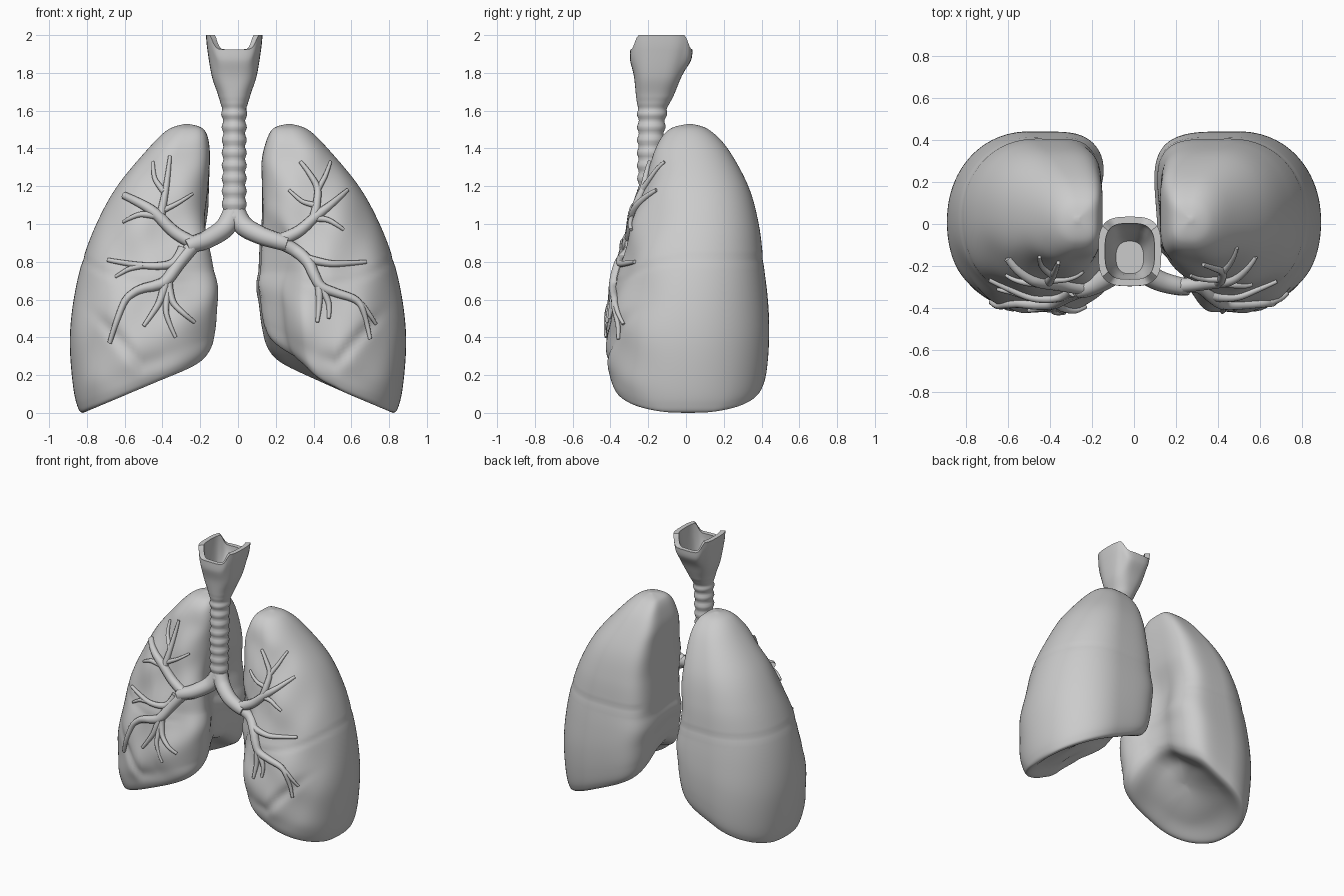
import bpy, bmesh, math
from mathutils import Vector
from mathutils.bvhtree import BVHTree

if "Cube" in bpy.data.objects:
    bpy.data.objects.remove(bpy.data.objects["Cube"])


def spline(rows, u):
    """Catmull-Rom interpolation through rows of numbers, u in 0..len-1"""
    n = len(rows) - 1
    i = min(int(u), n - 1)
    t = u - i
    a, b, c, d = (rows[max(0, min(n, i + k))] for k in (-1, 0, 1, 2))
    return [0.5 * (2 * q + (r - p) * t + (2 * p - 5 * q + 4 * r - s) * t * t
                   + (3 * q - p - 3 * r + s) * t ** 3) for p, q, r, s in zip(a, b, c, d)]


def step(a, b, v):
    t = max(0.0, min(1.0, (v - a) / (b - a)))
    return t * t * (3 - 2 * t)


def bump(v, w):
    return math.exp(-(v / w) ** 2)


def spow(v, e):
    return math.copysign(abs(v) ** e, v)


def loft(name, rings, angle=50):
    """Skin a list of equal-length point rings and cap both ends"""
    bm = bmesh.new()
    vs = [[bm.verts.new(p) for p in ring] for ring in rings]
    n = len(vs[0])
    for a, b in zip(vs, vs[1:]):
        for j in range(n):
            bm.faces.new((a[j], a[(j + 1) % n], b[(j + 1) % n], b[j]))
    bm.faces.new(vs[0][::-1])
    bm.faces.new(vs[-1])
    bmesh.ops.recalc_face_normals(bm, faces=bm.faces)
    tree = BVHTree.FromBMesh(bm)
    me = bpy.data.meshes.new(name)
    bm.to_mesh(me)
    bm.free()
    ob = bpy.data.objects.new(name, me)
    bpy.context.collection.objects.link(ob)
    finish(ob, angle)
    return tree


def finish(ob, angle):
    bpy.ops.object.select_all(action='DESELECT')
    ob.select_set(True)
    bpy.context.view_layer.objects.active = ob
    if ob.type == 'CURVE':
        bpy.ops.object.convert(target='MESH')
    bpy.ops.object.shade_smooth_by_angle(angle=math.radians(angle))


# Lung sections: height, inner x, outer x, front y, back y
LUNG = [(.09, .46, .48, -.01, .01), (.05, .32, .70, -.23, .24), (0, .20, .815, -.35, .37),
        (.05, .145, .855, -.395, .415), (.2, .12, .88, -.42, .435), (.4, .105, .89, -.42, .44),
        (.6, .09, .87, -.385, .43), (.8, .11, .825, -.34, .41), (1.0, .145, .75, -.29, .385),
        (1.2, .15, .64, -.23, .33), (1.4, .15, .475, -.165, .22), (1.5, .18, .37, -.09, .12),
        (1.53, .26, .28, .01, .03)]


def lung(name, side):
    rings, count, seg = [], 110, 96
    for i in range(count + 1):
        z, xi, xo, yf, yb = spline(LUNG, i / count * (len(LUNG) - 1))
        if side > 0:
            xi -= .025 * step(.7, 1, z) * step(1.5, 1.3, z)
        cx, cy, rx, ry = (xi + xo) / 2, (yf + yb) / 2, (xo - xi) / 2, (yb - yf) / 2
        full = step(.05, .3, rx)
        ring = []
        for j in range(seg):
            a = 2 * math.pi * j / seg
            c, s = math.cos(a), math.sin(a)
            # round outside, square inside, especially at the back
            e = 2 / (2.1 if c > 0 else (4.6 if s > 0 else 3.4))
            x, y = cx + rx * spow(c, e), cy + ry * spow(s, e)
            # sloping base, arched up towards the middle of the body
            base = max(0.0, 0.42 * (0.82 - x))
            base += 0.17 * bump(y - .03, .2) * step(.65, .2, x)
            zz = z + base * max(0.0, 1 - z / 0.75)
            # hollow of the inner side
            low = 1 - step(0.85, 1.1, z)
            notch = 0.11 * step(-.08, -.25, y) if side > 0 else 0.06 * step(-.25, .1, y) - .02
            dent = (.02 if side > 0 else .08) * bump(zz - .75, .3) * bump(y, .17)
            x += full * (notch * low + dent) * step(0.2, -0.8, c)
            # fissure around the outside and back
            line = zz - (.81 - .9 * min(0, y) ** 2)
            k = 1 - 0.012 * bump(line, .014) * step(-.5, .1, c + max(s, 0))
            x, y = cx + (x - cx) * k, cy + (y - cy) * k
            # folds and oblique crease on the front
            if s < 0:
                f = step(0, -.8, s) * step(.03, .2, z) * step(1.5, 1.3, z)
                y += f * 0.014 * (math.sin(17 * x + 5 * zz) * math.sin(13 * zz - 4 * x) + .4)
                d = (x - .48) * .75 - (zz - .22) * .66
                y += f * 0.02 * bump(d, .03) * step(.6, .4, zz)
            ring.append((side * x, y, zz))
        rings.append(ring)
    return loft(name, rings, 60)


trees = [lung("right_lung", -1), lung("left_lung", 1)]


# Windpipe and flared open larynx: height, centre y, x radius, y radius, squareness
PIPE = [(1.02, -.19, .062, .06, 2), (1.3, -.19, .062, .065, 2), (1.58, -.18, .064, .075, 2),
        (1.68, -.165, .085, .10, 2.3), (1.78, -.15, .118, .125, 2.8), (1.92, -.135, .142, .16, 3),
        (2.0, -.13, .15, .165, 3.2)]


def pipe_ring(row, shrink=0.0, ridge=0.0):
    z, cy, rx, ry, p = row
    pts = []
    for j in range(48):
        a = 2 * math.pi * j / 48
        c, s = math.cos(a), math.sin(a)
        x = (rx + ridge - shrink) * spow(c, 2 / p)
        y = (ry + ridge - shrink) * spow(s, 2 / p)
        drop = 0.075 * step(.6, .95, abs(s)) * step(1.75, 2.0, z)   # notched rim
        pts.append((-.02 + x, cy + y, z - drop))
    return pts


rings = []
for i in range(121):
    row = spline(PIPE, i / 120 * (len(PIPE) - 1))
    row[0] = min(row[0], 2.0)
    ridge = 0.005 * math.sin(row[0] * 2 * math.pi / .068) * step(1.66, 1.58, row[0])
    rings.append(pipe_ring(row, 0, ridge))
for u in (6, 5.5, 5, 4.5, 4, 3.4):
    rings.append(pipe_ring(spline(PIPE, u), .032))
loft("windpipe_and_larynx", rings, 40)


# Bronchial tree: start radius, end radius, then x, z points seen from the front
RIGHT = [(.036, .02, (-.26, .88), (-.42, 1.04), (-.5, 1.1), (-.6, 1.15)),
         (.024, .009, (-.41, 1.04), (-.38, 1.2), (-.36, 1.36)),
         (.018, .008, (-.39, 1.17), (-.44, 1.24), (-.45, 1.33)),
         (.022, .008, (-.42, 1.04), (-.52, 1.05), (-.61, 1.01)),
         (.017, .007, (-.4, 1.07), (-.32, 1.11), (-.24, 1.16)),
         (.03, .011, (-.29, .87), (-.35, .79), (-.5, .78), (-.69, .81)),
         (.018, .008, (-.5, .78), (-.58, .76), (-.65, .72)),
         (.038, .012, (-.26, .88), (-.38, .7), (-.5, .66), (-.6, .59), (-.68, .37)),
         (.026, .01, (-.38, .7), (-.42, .58), (-.5, .46)),
         (.024, .01, (-.37, .7), (-.34, .58), (-.23, .48)),
         (.02, .009, (-.37, .66), (-.38, .53), (-.33, .4))]
LEFT = [(.036, .01, (.25, .9), (.4, 1.03), (.5, 1.11), (.58, 1.18)),
        (.026, .01, (.4, 1.03), (.42, 1.19), (.33, 1.33)),
        (.018, .008, (.42, 1.18), (.46, 1.25), (.49, 1.33)),
        (.02, .009, (.4, 1.03), (.48, 1.02), (.56, .97)),
        (.017, .008, (.41, 1.1), (.34, 1.12), (.27, 1.18)),
        (.038, .01, (.25, .9), (.37, .8), (.44, .67), (.6, .61), (.66, .55), (.7, .39)),
        (.026, .01, (.35, .82), (.5, .79), (.68, .8)),
        (.024, .009, (.43, .68), (.43, .58), (.42, .48)),
        (.021, .009, (.44, .67), (.48, .58), (.48, .5)),
        (.019, .009, (.58, .62), (.66, .57), (.73, .47))]


def add_tube(data, pts, r0, r1):
    sp = data.splines.new('POLY')
    n = 7 * (len(pts) - 1)
    sp.points.add(n)
    for i, p in enumerate(sp.points):
        p.co = (*spline(pts, i / n * (len(pts) - 1)), 1)
        p.radius = r0 + (r1 - r0) * i / n


def bronchi(name, tree, main, branches):
    data = bpy.data.curves.new(name, 'CURVE')
    data.dimensions, data.bevel_depth, data.bevel_resolution = '3D', 1.0, 3
    data.use_fill_caps = True
    for r0, r1, *path in branches:
        pts, y = [], -.3
        for i in range(2 * len(path) - 1):          # lay the branch on the lung front
            x, z = spline(path, i / 2)
            hit = tree.ray_cast(Vector((x, -2, z)), Vector((0, 1, 0)))[0]
            y = max(-.415, min(-.1, hit.y)) - .008 if hit and hit.y < .05 else y
            pts.append((x, y, z))
        # limbs starting at the root share the end of the main bronchus
        if r0 > .035:
            pts[0] = main[-2]
        add_tube(data, pts, r0, r1)
    add_tube(data, main, .058, .04)
    ob = bpy.data.objects.new(name, data)
    bpy.context.collection.objects.link(ob)
    finish(ob, 60)


bronchi("right_bronchi", trees[0],
        [(-.02, -.19, 1.07), (-.07, -.22, .98), (-.16, -.275, .92), (-.23, -.305, .895),
         (-.27, -.315, .88)], RIGHT)
bronchi("left_bronchi", trees[1],
        [(-.02, -.19, 1.07), (.03, -.22, .99), (.12, -.27, .94), (.21, -.295, .91),
         (.26, -.3, .895)], LEFT)
